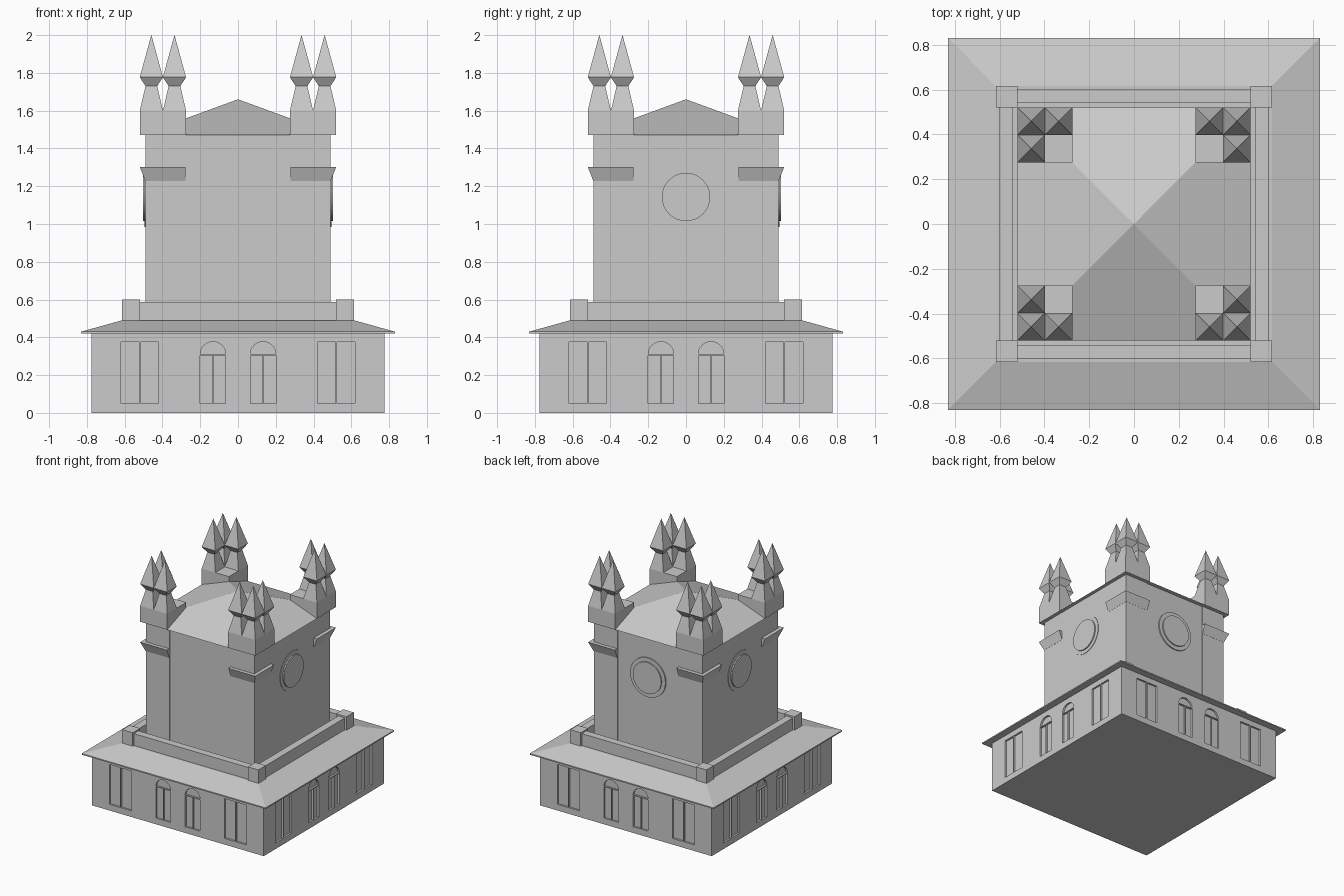
import bpy, bmesh
from math import pi, sin, cos
from mathutils import Matrix

if "Cube" in bpy.data.objects:
    bpy.data.objects.remove(bpy.data.objects["Cube"])


def loft(bm, rects):
    """Closed solid through stacked rectangles (x0, x1, y0, y1, z)."""
    rings = [[bm.verts.new(p) for p in ((a, c, z), (b, c, z), (b, d, z), (a, d, z))]
             for a, b, c, d, z in rects]
    bm.faces.new(rings[0][::-1])
    bm.faces.new(rings[-1])
    for lo, hi in zip(rings, rings[1:]):
        for i in range(4):
            j = (i + 1) % 4
            bm.faces.new((lo[i], lo[j], hi[j], hi[i]))


def square(cx, cy, h, z):
    return (cx - h, cx + h, cy - h, cy + h, z)


def prism(bm, pts, y0, y1):
    """Extrude an x-z outline from y0 to y1."""
    a = [bm.verts.new((x, y0, z)) for x, z in pts]
    b = [bm.verts.new((x, y1, z)) for x, z in pts]
    bm.faces.new(a)
    bm.faces.new(b[::-1])
    for i in range(len(pts)):
        j = (i + 1) % len(pts)
        bm.faces.new((a[j], a[i], b[i], b[j]))


def finish(name, bm, turns=(0,)):
    """Repeat the part at quarter turns about z and make it an object."""
    src = bm.verts[:] + bm.edges[:] + bm.faces[:]
    for t in turns:
        if t:
            new = bmesh.ops.duplicate(bm, geom=src)["geom"]
            vs = [v for v in new if isinstance(v, bmesh.types.BMVert)]
            bmesh.ops.rotate(bm, verts=vs, matrix=Matrix.Rotation(t * pi / 2, 3, 'Z'))
    if 0 not in turns:
        bmesh.ops.delete(bm, geom=[v for v in src if isinstance(v, bmesh.types.BMVert)],
                         context='VERTS')
    bmesh.ops.recalc_face_normals(bm, faces=bm.faces[:])
    me = bpy.data.meshes.new(name)
    bm.to_mesh(me)
    bm.free()
    ob = bpy.data.objects.new(name, me)
    bpy.context.collection.objects.link(ob)
    return ob


ALL = (0, 1, 2, 3)

# Lower storey
bm = bmesh.new()
loft(bm, [square(0, 0, .775, 0), square(0, 0, .775, .425)])
base = finish("lower_storey", bm)

# Window recesses: paired rectangular panes and arched lights, cut from each side
bm = bmesh.new()
Y0, Y1 = -.80, -.76
for s in (-1, 1):
    for x0, x1 in ((.42, .517), (.523, .62)):
        prism(bm, [(s * x0, .05), (s * x1, .05), (s * x1, .375), (s * x0, .375)], Y0, Y1)
    for x0, x1 in ((.065, .1295), (.1355, .20)):
        prism(bm, [(s * x0, .05), (s * x1, .05), (s * x1, .305), (s * x0, .305)], Y0, Y1)
    arc = [(s * .1325 + .0675 * cos(pi * i / 12), .311 + .066 * sin(pi * i / 12))
           for i in range(13)]
    prism(bm, arc, Y0, Y1)
cutter = finish("window_cutter", bm, ALL)
cutter.hide_render = True
mod = base.modifiers.new("windows", 'BOOLEAN')
mod.operation, mod.solver, mod.object = 'DIFFERENCE', 'EXACT', cutter
bpy.context.view_layer.objects.active = base
bpy.ops.object.modifier_apply(modifier=mod.name)
bpy.data.objects.remove(cutter)

# Sloping eaves roof
bm = bmesh.new()
loft(bm, [square(0, 0, .83, .42), square(0, 0, .83, .43), square(0, 0, .615, .49)])
finish("eaves_roof", bm)

# Parapet rails and corner posts
bm = bmesh.new()
loft(bm, [(-.52, .52, -.60, -.54, z) for z in (.485, .587)])
finish("parapet_rails", bm, ALL)
bm = bmesh.new()
loft(bm, [square(.5675, .5675, .0475, z) for z in (.485, .60)])
finish("parapet_posts", bm, ALL)

# Tower shaft with shallow corner piers on front and back
bm = bmesh.new()
loft(bm, [(-.49, .49, -.484, .484, z) for z in (.485, 1.472)])
finish("tower_shaft", bm)
bm = bmesh.new()
loft(bm, [(.275, .49, .275, .49, z) for z in (.485, 1.472)])
finish("corner_piers", bm, ALL)

# Flared corner bands
bm = bmesh.new()
loft(bm, [(.277, .491, .277, .491, 1.228), (.277, .52, .277, .52, 1.303)])
finish("corner_bands", bm, ALL)

# Round dials on the back, left and right sides
bm = bmesh.new()
for r, y in ((.16, -.494), (.128, -.504)):
    prism(bm, [(r * cos(2 * pi * i / 32), 1.143 + r * sin(2 * pi * i / 32))
               for i in range(32)], y, -.47)
finish("round_dials", bm, (1, 2, 3))

# Low pyramid roof
bm = bmesh.new()
bmesh.ops.create_cone(bm, cap_ends=True, segments=4, radius1=.52 * 2 ** .5, radius2=0, depth=.19,
                      matrix=Matrix.Translation((0, 0, 1.565)) @ Matrix.Rotation(pi / 4, 4, 'Z'))
finish("pyramid_roof", bm)

# Corner blocks, each carrying three pinnacles around an open inner quarter
bm = bmesh.new()
loft(bm, [(.275, .52, .275, .52, z) for z in (1.47, 1.60)])
finish("pinnacle_blocks", bm, ALL)
bm = bmesh.new()
H, A, B = .06125, .33625, .45875
for x, y in ((B, B), (A, B), (B, A)):
    loft(bm, [square(x, y, h, z) for h, z in
              ((H, 1.60), (.031, 1.73), (H, 1.777), (.0004, 2.0))])
finish("pinnacles", bm, ALL)
